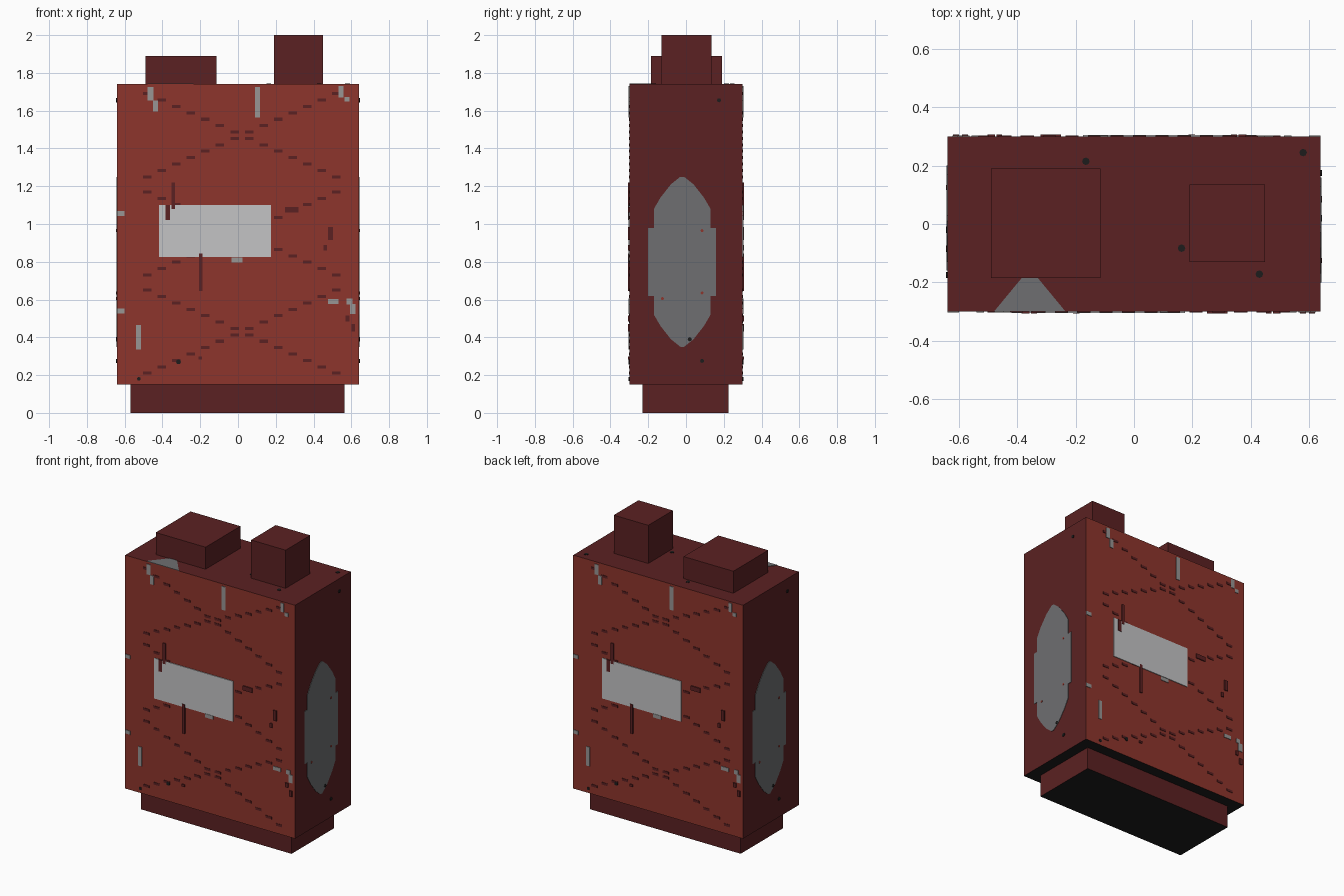
import bpy
import bmesh
from math import cos, sin, pi
from mathutils import Matrix, Vector

default_cube = bpy.data.objects.get("Cube")
if default_cube:
    bpy.data.objects.remove(default_cube, do_unlink=True)


def material(name, *rgb):
    """Flat material from 8-bit display values, stored as linear."""
    linear = [((c / 255 + 0.055) / 1.055) ** 2.4 for c in rgb] + [1]
    mat = bpy.data.materials.new(name)
    mat.use_nodes = True
    mat.diffuse_color = linear
    shader = mat.node_tree.nodes["Principled BSDF"]
    shader.inputs["Base Color"].default_value = linear
    shader.inputs["Roughness"].default_value = 0.9
    return mat


RED = material("brick red", 141, 53, 44)
MAROON = material("dark maroon", 91, 33, 34)
BLACK = material("soot black", 28, 28, 28)
WHITE = material("label pale grey", 195, 196, 197)
GREY = material("badge grey", 110, 111, 113)
CHIP = material("chipped paint grey", 152, 150, 149)


def finish(name, bm, materials):
    mesh = bpy.data.meshes.new(name)
    bmesh.ops.recalc_face_normals(bm, faces=bm.faces)
    bm.to_mesh(mesh)
    bm.free()
    for mat in materials:
        mesh.materials.append(mat)
    obj = bpy.data.objects.new(name, mesh)
    bpy.context.collection.objects.link(obj)
    return obj


def box(name, low, high, broad=MAROON):
    """Box with its own colour on the broad faces and a black underside."""
    low, high = Vector(low), Vector(high)
    bm = bmesh.new()
    bmesh.ops.create_cube(bm, size=1)
    bmesh.ops.scale(bm, vec=high - low, verts=bm.verts)
    bmesh.ops.translate(bm, vec=(low + high) / 2, verts=bm.verts)
    bm.normal_update()
    for face in bm.faces:
        if abs(face.normal.y) > 0.5:
            face.material_index = 1
        elif face.normal.z < -0.5:
            face.material_index = 2
    return finish(name, bm, [MAROON, broad, BLACK])


def plates(name, outlines, frame, mat, thick):
    """Thin plates lying on the plane of the frame, one per outline."""
    bm = bmesh.new()
    for outline in outlines:
        face = bm.faces.new([bm.verts.new((u, v, 0)) for u, v in outline])
        extruded = bmesh.ops.extrude_face_region(bm, geom=[face])
        top = [g for g in extruded["geom"] if isinstance(g, bmesh.types.BMVert)]
        bmesh.ops.translate(bm, vec=(0, 0, thick), verts=top)
    bm.transform(frame)
    return finish(name, bm, [mat])


def rect(u, v, w, h):
    return [(u - w / 2, v - h / 2), (u + w / 2, v - h / 2),
            (u + w / 2, v + h / 2), (u - w / 2, v + h / 2)]


def dot(u, v, r=0.013):
    return [(u + r * cos(i * pi / 4), v + r * sin(i * pi / 4)) for i in range(8)]


# Main masses
box("body", (-0.64, -0.3, 0.15), (0.64, 0.3, 1.74), RED)
box("base", (-0.57, -0.23, 0), (0.565, 0.225, 0.15))
box("wide_cap", (-0.49, -0.185, 1.74), (-0.115, 0.19, 1.89))
box("tall_cap", (0.19, -0.13, 1.74), (0.45, 0.135, 2))

# Dashed crosses, three stacked pairs of diagonals
dashes = []
for middle in (1.47, 0.95, 0.43):
    for slope in (1, -1):
        for i in range(14):
            t = 2 * i / 13 - 1
            dashes.append(rect(0.02 + t / 2, middle + slope * t * 0.22, 0.045, 0.016))

# Stains and chips on the broad faces: centre, width, height
stains = [
    (-0.372, 1.06, 0.026, 0.08), (-0.343, 1.15, 0.02, 0.14),
    (-0.197, 0.745, 0.02, 0.2), (0.285, 1.075, 0.07, 0.03),
    (0.49, 0.95, 0.025, 0.07), (0.462, 0.875, 0.02, 0.03),
    (0.58, 0.5, 0.02, 0.03), (0.61, 0.45, 0.02, 0.04), (-0.2, 0.29, 0.02, 0.015),
]
chips = [
    (-0.463, 1.69, 0.03, 0.07), (-0.437, 1.625, 0.028, 0.06),
    (0.103, 1.645, 0.028, 0.16), (0.545, 1.7, 0.025, 0.06),
    (0.577, 1.66, 0.025, 0.025), (-0.62, 1.055, 0.04, 0.025),
    (-0.62, 0.54, 0.04, 0.025), (-0.527, 0.4, 0.025, 0.13),
    (0.505, 0.59, 0.055, 0.025), (0.59, 0.59, 0.03, 0.03),
    (0.607, 0.55, 0.03, 0.055), (-0.005, 0.81, 0.06, 0.025),
]

# Stepped oval badge, one quarter mirrored to a full outline
quarter = [(0.18, 0.18), (0.15, 0.18), (0.15, 0.28), (0.115, 0.34), (0.06, 0.41), (0.01, 0.45)]
half = quarter + [(-u, v) for u, v in reversed(quarter)]
badge = [(u - 0.02, v + 0.8) for u, v in half + [(-u, -v) for u, v in half]]

# The same decoration is repeated on opposite faces, turned half round
upright = Matrix.Rotation(pi / 2, 4, "X")
for turn, broad, side in ((0, "front", "left"), (pi, "back", "right")):
    spin = Matrix.Rotation(turn, 4, "Z")
    wall = spin @ Matrix.Translation((0, -0.3, 0)) @ upright
    plates(broad + "_crosses", dashes, wall, MAROON, 0.003)
    plates(broad + "_label", [rect(-0.122, 0.962, 0.595, 0.275)], wall, WHITE, 0.005)
    plates(broad + "_stains", [rect(*s) for s in stains], wall, MAROON, 0.007)
    plates(broad + "_chips", [rect(*c) for c in chips], wall, CHIP, 0.004)
    plates(broad + "_soot", [dot(-0.315, 0.27), dot(-0.525, 0.18, 0.01)], wall, BLACK, 0.004)

    flank = spin @ Matrix.Translation((0.64, 0, 0)) @ Matrix.Rotation(pi / 2, 4, "Z") @ upright
    plates(side + "_badge", [badge], flank, GREY, 0.003)
    plates(side + "_red_flecks",
           [dot(u, v, 0.008) for u, v in ((0.085, 0.965), (0.085, 0.635), (-0.125, 0.605))],
           flank, RED, 0.005)
    plates(side + "_soot",
           [dot(u, v, 0.011) for u, v in ((0.02, 0.39), (0.085, 0.275), (0.175, 1.655))],
           flank, BLACK, 0.005)

# Top face: worn patch at the front edge and soot dots
roof = Matrix.Translation((0, 0, 1.74))
plates("top_worn_patch",
       [[(-0.48, -0.3), (-0.235, -0.3), (-0.33, -0.185), (-0.385, -0.185)]],
       roof, GREY, 0.003)
plates("top_soot",
       [dot(u, v) for u, v in ((-0.165, 0.215), (0.58, 0.245), (0.163, -0.083), (0.43, -0.172))],
       roof, BLACK, 0.003)
